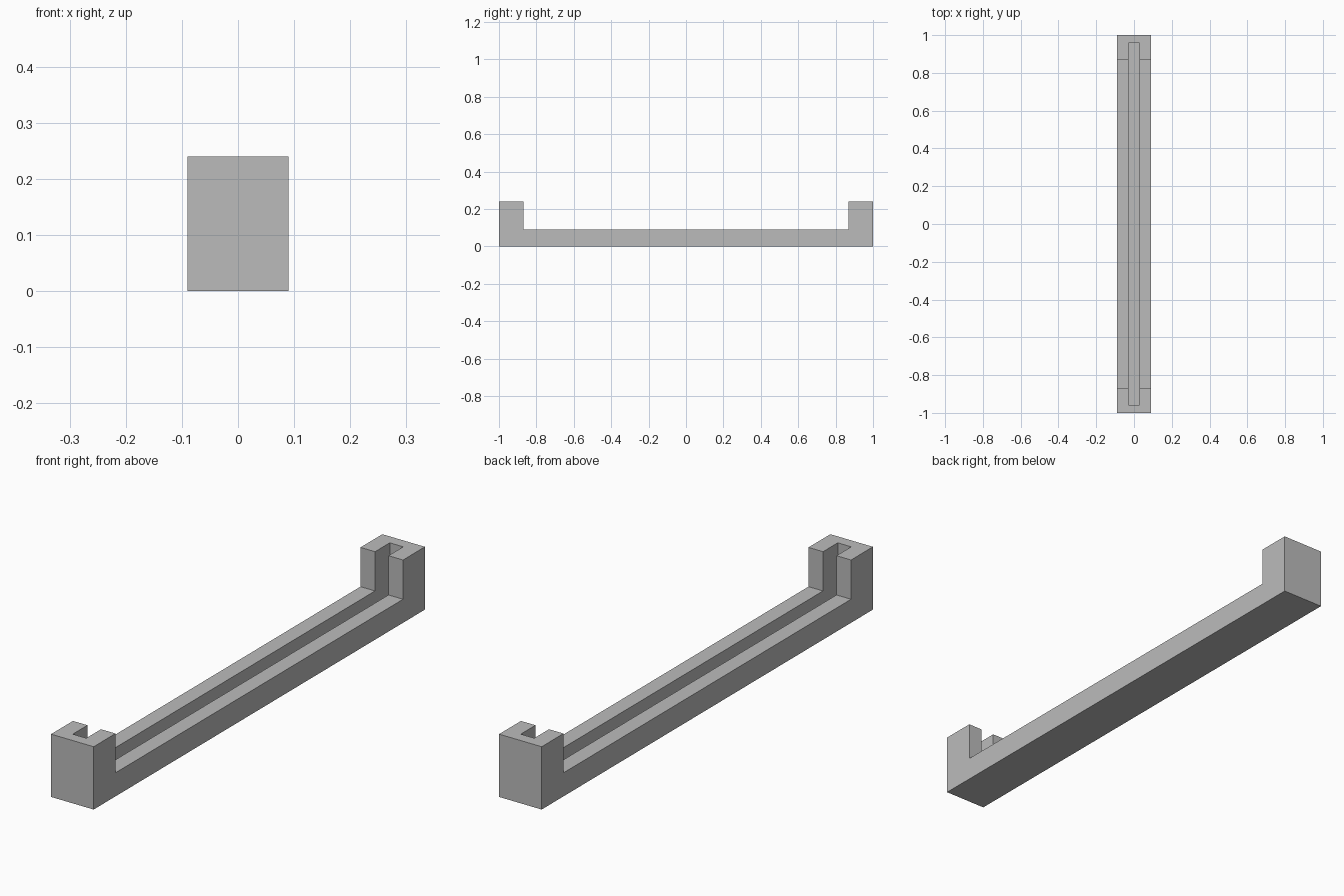
import bpy
import bmesh
from mathutils import Matrix

cube = bpy.data.objects.get("Cube")
if cube:
    bpy.data.objects.remove(cube, do_unlink=True)

HALF_WIDTH, HALF_LENGTH = 0.09, 1.0
RAIL_TOP, POST_TOP = 0.09, 0.24
POST_INNER = 0.868
SLOT_HALF_WIDTH, SLOT_HALF_LENGTH, SLOT_FLOOR = 0.0285, 0.957, 0.04

# Single grey material
grey = bpy.data.materials.new("plain grey")
grey.use_nodes = True
colour = (0.5, 0.5, 0.5, 1)
grey.diffuse_color = colour
grey.node_tree.nodes["Principled BSDF"].inputs["Base Color"].default_value = colour


def add_object(name, bm):
    bmesh.ops.recalc_face_normals(bm, faces=bm.faces)
    mesh = bpy.data.meshes.new(name)
    bm.to_mesh(mesh)
    bm.free()
    obj = bpy.data.objects.new(name, mesh)
    bpy.context.scene.collection.objects.link(obj)
    mesh.materials.append(grey)
    return obj


# Holder body: side profile with a raised post at each end, extruded across
half = [(HALF_LENGTH, 0), (HALF_LENGTH, POST_TOP), (POST_INNER, POST_TOP), (POST_INNER, RAIL_TOP)]
profile = half + [(-y, z) for y, z in reversed(half)]
bm = bmesh.new()
side = bm.faces.new([bm.verts.new((-HALF_WIDTH, y, z)) for y, z in profile])
extruded = bmesh.ops.extrude_face_region(bm, geom=[side])["geom"]
bmesh.ops.translate(bm, vec=(2 * HALF_WIDTH, 0, 0),
                    verts=[v for v in extruded if isinstance(v, bmesh.types.BMVert)])
body = add_object("slotted_holder", bm)

# Long slot through the rail and into both posts, closed at the ends
bm = bmesh.new()
depth = 0.4
bmesh.ops.create_cube(bm, size=1, matrix=Matrix.Translation((0, 0, SLOT_FLOOR + depth / 2))
                      @ Matrix.Diagonal((2 * SLOT_HALF_WIDTH, 2 * SLOT_HALF_LENGTH, depth, 1)))
cutter = add_object("slot_cutter", bm)
cut = body.modifiers.new("slot", 'BOOLEAN')
cut.operation = 'DIFFERENCE'
cut.solver = 'EXACT'
cut.object = cutter

# Bake the cut and drop the helper
bpy.context.view_layer.update()
evaluated = body.evaluated_get(bpy.context.evaluated_depsgraph_get())
final_mesh = bpy.data.meshes.new_from_object(evaluated)
body.modifiers.clear()
body.data = final_mesh
bpy.data.objects.remove(cutter, do_unlink=True)
